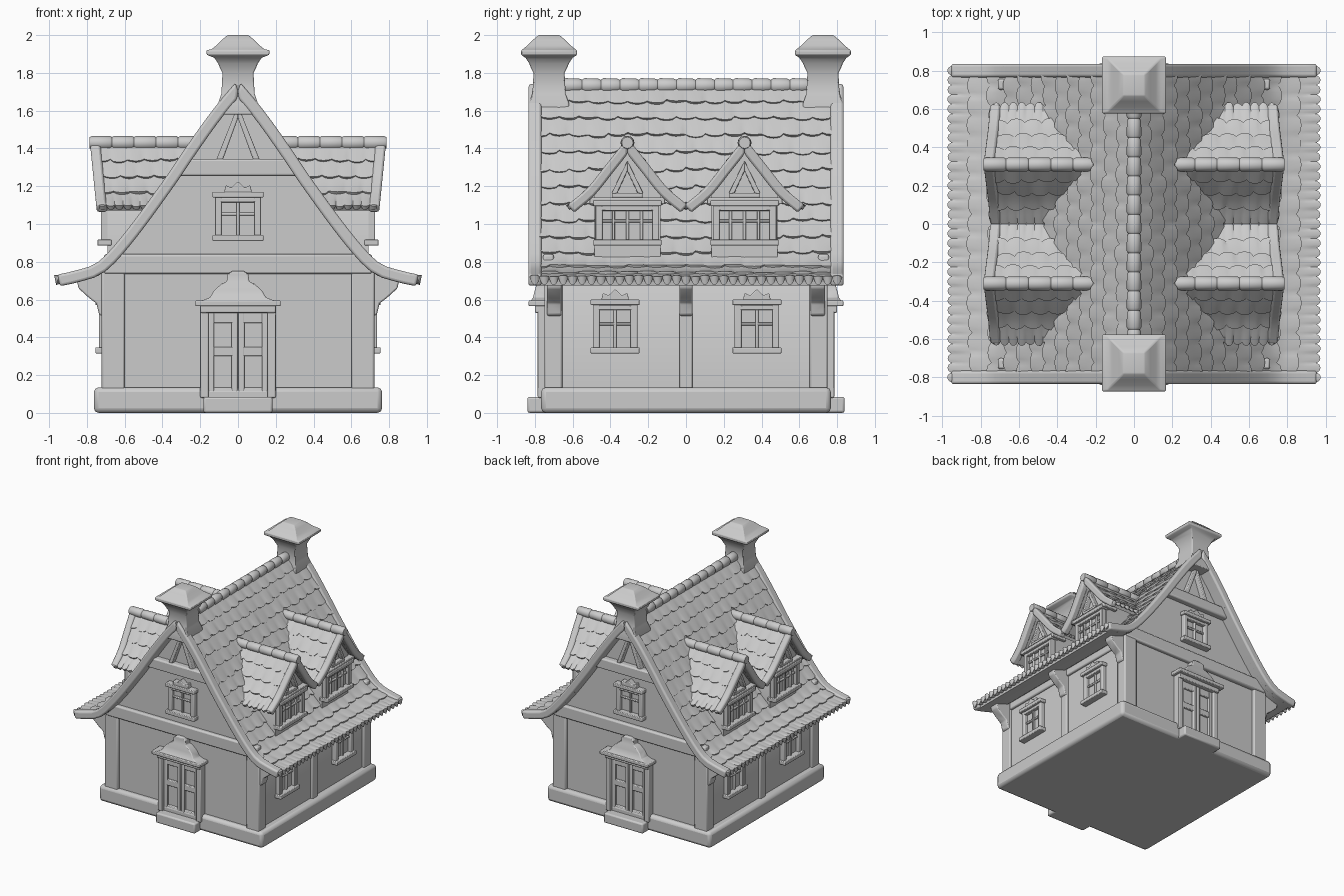
import bpy, bmesh, math, random
from mathutils import Vector, Matrix

if "Cube" in bpy.data.objects:
    bpy.data.objects.remove(bpy.data.objects["Cube"])

random.seed(4)
I = Matrix()


def loft(bm, rings):
    """Skin closed rings into a capped solid."""
    vs = [[bm.verts.new(p) for p in r] for r in rings]
    n = len(vs[0])
    for a, b in zip(vs, vs[1:]):
        for i in range(n):
            bm.faces.new((a[i], a[(i + 1) % n], b[(i + 1) % n], b[i]))
    bm.faces.new(vs[0])
    bm.faces.new(vs[-1])


def box(bm, x0, x1, y0, y1, z0, z1, M=I):
    loft(bm, [[M @ Vector(p) for p in ((x0, y0, z), (x1, y0, z), (x1, y1, z), (x0, y1, z))] for z in (z0, z1)])


def prism_y(bm, pts, y0, y1, M=I):
    loft(bm, [[M @ Vector((p[0], y, p[1])) for p in pts] for y in (y0, y1)])


def finish(bm, name, mirror="", bevel=0.0, seg=2):
    bmesh.ops.recalc_face_normals(bm, faces=bm.faces)
    me = bpy.data.meshes.new(name)
    bm.to_mesh(me)
    bm.free()
    ob = bpy.data.objects.new(name, me)
    bpy.context.collection.objects.link(ob)
    if bevel:
        b = ob.modifiers.new("bevel", "BEVEL")
        b.width, b.segments, b.limit_method = bevel, seg, "ANGLE"
    if mirror:
        m = ob.modifiers.new("mirror", "MIRROR")
        m.use_axis = ["X" in mirror, "Y" in mirror, False]
        m.use_mirror_merge = False
    bpy.ops.object.select_all(action="DESELECT")
    bpy.context.view_layer.objects.active = ob
    ob.select_set(True)
    bpy.ops.object.shade_smooth_by_angle(angle=math.radians(40))
    return ob


def curve(pts):
    """Smooth 2D path f(s, offset) by arc length, s = 0..1; returns f and length."""
    p = [Vector(q) for q in pts]
    p = [2 * p[0] - p[1]] + p + [2 * p[-1] - p[-2]]
    d = []
    for a, b, c, e in zip(p, p[1:], p[2:], p[3:]):
        for k in range(6):
            t = k / 6
            d.append(0.5 * (2 * b + (c - a) * t + (2 * a - 5 * b + 4 * c - e) * t * t + (3 * b - a - 3 * c + e) * t ** 3))
    d.append(p[-2])
    cum = [0.0]
    for a, b in zip(d, d[1:]):
        cum.append(cum[-1] + (b - a).length)

    def f(s, o=0.0):
        x = s * cum[-1]
        i = 0
        while i < len(d) - 2 and cum[i + 1] < x:
            i += 1
        t = (d[i + 1] - d[i]).normalized()
        q = d[i] + t * (x - cum[i]) + Vector((-t.y, t.x)) * o
        return Vector((max(q.x, 0), q.y))
    return f, cum[-1]


def slab(f, top, bottom, end=1.0, n=24):
    s = [end * i / n for i in range(n + 1)]
    return [f(a, top) for a in s] + [f(a, bottom) for a in reversed(s)]


def tiles(bm, path, w0, w1, rows, width, to3d, eave=0.012):
    """Overlapping rows of scalloped shingles down a path."""
    f, L = path
    for r in range(rows):
        last = r == rows - 1
        tw = width * 0.5 if last else width
        n = max(2, round((w1 - w0) / tw))
        phase = 0 if last else 0.5 * (r % 2)
        lift = [random.uniform(0.010, 0.019) for _ in range(n + 2)]
        drop = [random.uniform(-0.006, 0.010) for _ in range(n + 2)]
        rings = []
        for k in range(n * 6 + 1):
            g = k / 6 + phase
            bump = abs(math.sin(math.pi * g)) ** 0.6
            s0 = r / rows
            s1 = (r + 1) / rows + (0.018 * bump + (0 if last else drop[int(g)])) / L
            up = lift[int(g)] * (0.5 + 0.5 * bump)
            ring = [f(s0 + (s1 - s0) * j / 4, up * j / 4) for j in range(5)]
            ring += [f(s1, -eave * bump if last else -0.008), f(s0, -0.02)]
            w = w0 + (w1 - w0) * k / (n * 6)
            rings.append([to3d(q, w) for q in ring])
        loft(bm, rings)


def window(bm, M, w, z0, z1, cols, crest=True):
    """Framed window in local x/z, facing -y."""
    box(bm, -w, w, -.006, .02, z0, z1, M)
    for s in (-1, 1):
        box(bm, s * w - .018, s * w + .018, -.036, .02, z0, z1, M)
    box(bm, -w, w, -.036, .02, z1 - .055, z1 - .03, M)
    for i in range(1, cols):
        x = -w + 2 * w * i / cols
        box(bm, x - .008, x + .008, -.022, .01, z0, z1, M)
    zm = z0 + (z1 - z0) * 0.55
    box(bm, -w, w, -.02, .01, zm - .008, zm + .008, M)
    box(bm, -w - .03, w + .03, -.055, .02, z0, z0 + .032, M)
    box(bm, -w - .03, w + .03, -.055, .02, z1 - .03, z1, M)
    if crest:
        prism_y(bm, [(-.075, z1 - .01), (-.065, z1 + .035), (-.035, z1 + .022), (0, z1 + .055),
                     (.035, z1 + .022), (.065, z1 + .035), (.075, z1 - .01)], -.045, .02, M)


roof = curve([(0, 1.735), (.09, 1.63), (.17, 1.525), (.275, 1.375), (.38, 1.22), (.577, .952),
              (.725, .788), (.84, .74), (.952, .715)])
dorm = curve([(0, 1.43), (.1, 1.305), (.2, 1.18), (.30, 1.095)])
DY = .31

# Plinth and door steps
bm = bmesh.new()
box(bm, -.763, .763, -.767, .767, 0, .135)
finish(bm, "plinth", "", .025)
bm = bmesh.new()
box(bm, -.183, .183, -.84, -.7, 0, .085)
finish(bm, "door_step", "Y", .012)

# House body with the gables following the roof
half = [(.70, .1), (.70, .75)] + [tuple(roof[0](s / 20, -.03)) for s in range(15, 0, -1)]
bm = bmesh.new()
prism_y(bm, half + [(0, 1.69)] + [(-x, z) for x, z in reversed(half)], -.725, .725)
finish(bm, "walls")

# Timber frame
bm = bmesh.new()
box(bm, .60, .722, .655, .75, .12, .76)
box(bm, .69, .718, 0, .7, .685, .76)
finish(bm, "corner_posts", "XY", .01)
bm = bmesh.new()
box(bm, .69, .722, -.035, .035, .12, .76)
finish(bm, "middle_posts", "X", .008)
bm = bmesh.new()
box(bm, -.71, .71, -.757, -.70, .735, .84)
prism_y(bm, [(-.35, 1.255), (.35, 1.255), (.27, 1.345), (-.27, 1.345)], -.775, -.70)
finish(bm, "gable_beams", "Y", .012)
bm = bmesh.new()
prism_y(bm, [(0, 1.63), (.115, 1.34), (.08, 1.34), (0, 1.56)], -.765, -.70)
finish(bm, "gable_triangle", "XY", .006)

# Eave brackets
prof = [(.69, .50), (.735, .52), (.75, .58), (.79, .61), (.845, .66), (.855, .72), (.69, .76)]
bm = bmesh.new()
prism_y(bm, prof, .66, .735)
finish(bm, "corner_brackets", "XY", .008)
bm = bmesh.new()
prism_y(bm, prof, -.035, .035)
finish(bm, "middle_brackets", "X", .008)

# Main roof: slab, shingles, barge boards, ridge caps
bm = bmesh.new()
prism_y(bm, slab(roof[0], -.005, -.045, .985), -.80, .80)
finish(bm, "roof_slab", "X")
bm = bmesh.new()
tiles(bm, roof, -.825, .825, 13, .10, lambda q, w: Vector((q.x, w, q.y)), .035)
finish(bm, "roof_shingles", "X")
bm = bmesh.new()
prism_y(bm, slab(roof[0], .018, -.045, 1.0), -.835, -.765)
finish(bm, "barge_boards", "XY", .014, 3)


def tube(bm, stations, place):
    loft(bm, [[place(w, r * math.cos(a * math.pi / 6), r * math.sin(a * math.pi / 6)) for a in range(12)]
              for w, r in stations])


bm = bmesh.new()
for i in range(13):
    a = -.65 + i * .1
    tube(bm, [(a, .031), (a + .012, .039), (a + .085, .037), (a + .1, .03)],
         lambda w, u, v: Vector((u, w, 1.733 + v)))
finish(bm, "ridge_caps")

# Chimneys
bm = bmesh.new()
sections = [(.105, 1.58), (.105, 1.64), (.088, 1.69), (.082, 1.80), (.097, 1.83), (.105, 1.85), (.125, 1.88),
            (.165, 1.895), (.167, 1.92), (.14, 1.925), (.115, 1.945), (.085, 1.975), (.055, 2.0)]
loft(bm, [[Vector((sx * h, -.725 + sy * min(h, .148), z)) for sx, sy in ((-1, -1), (1, -1), (1, 1), (-1, 1))]
          for h, z in sections])
finish(bm, "chimneys", "Y", .006)

# Doors with frame, panels and canopy
bm = bmesh.new()
box(bm, -.16, .16, -.745, -.70, .08, .56)
for s in (-1, 1):
    box(bm, s * .178 - .022, s * .178 + .022, -.785, -.70, .08, .57)
    c = s * .08
    for x in (c - .062, c + .062):
        box(bm, x - .016, x + .016, -.765, -.72, .085, .55)
    for z0, z1 in ((.085, .13), (.30, .35), (.475, .55)):
        box(bm, c - .07, c + .07, -.763, -.72, z0, z1)
box(bm, -.20, .20, -.80, -.70, .53, .575)
box(bm, -.226, .226, -.833, -.70, .565, .595)
finish(bm, "doors", "Y", .006)
bm = bmesh.new()
loft(bm, [[Vector((-x, -.72, z)), Vector((x, -.72, z)), Vector((x, y, z)), Vector((-x, y, z))] for x, y, z in
          ((.205, -.825, .59), (.15, -.81, .61), (.125, -.80, .65), (.085, -.79, .685), (.06, -.785, .695),
           (.055, -.785, .735), (.03, -.78, .752))])
finish(bm, "door_canopies", "Y", .006)

# Windows
bm = bmesh.new()
window(bm, Matrix.Translation((0, -.725, 0)), .105, .91, 1.17, 2)
finish(bm, "gable_windows", "Y", .005)
turn = Matrix.Rotation(math.radians(90), 4, "Z")
bm = bmesh.new()
window(bm, Matrix.Translation((.70, .375, 0)) @ turn, .10, .315, .60, 2)
finish(bm, "side_windows", "XY", .005)

# Dormers: body, window, beam, triangle, roof
D = Matrix.Translation((0, DY, 0)) @ turn
bm = bmesh.new()
prism_y(bm, [(-.175, .78), (.175, .78), (.175, 1.17), (0, 1.38), (-.175, 1.17)], -.69, -.25, D)
finish(bm, "dormer_walls", "XY")
bm = bmesh.new()
window(bm, Matrix.Translation((.69, DY, 0)) @ turn, .15, .885, 1.125, 4, False)
box(bm, -.20, .20, -.735, -.6, 1.105, 1.14, D)
for s in (-1, 1):
    prism_y(bm, [(0, 1.335), (s * .085, 1.16), (s * .055, 1.16), (0, 1.28)], -.725, -.65, D)
prism_y(bm, [(-.08, 1.14), (.08, 1.14), (.08, 1.165), (-.08, 1.165)], -.725, -.65, D)
finish(bm, "dormer_windows", "XY", .005)


def dormer_place(sign):
    # the front edge leans back slightly towards the eaves
    return lambda q, w: Vector((w - .1 * (1.44 - q.y), DY + sign * q.x, q.y))


slabs, shingles, barges = bmesh.new(), bmesh.new(), bmesh.new()
for s in (-1, 1):
    at = dormer_place(s)
    loft(slabs, [[at(q, w) for q in slab(dorm[0], -.003, -.035, .99, 10)] for w in (.25, .76)])
    tiles(shingles, dorm, .24, .775, 4, .09, at)
    loft(barges, [[at(q, w) for q in slab(dorm[0], .016, -.038, 1.02, 10)] for w in (.73, .785)])
finish(slabs, "dormer_roof_slabs", "XY")
finish(shingles, "dormer_shingles", "XY")
finish(barges, "dormer_barge_boards", "XY", .012)
bm = bmesh.new()
for i in range(5):
    a = .20 + i * .117
    tube(bm, [(a, .03), (a + .01, .037), (a + .105, .036), (a + .117, .03)],
         lambda w, u, v: Vector((w, DY + u, 1.43 + v)))
finish(bm, "dormer_ridges", "XY")
